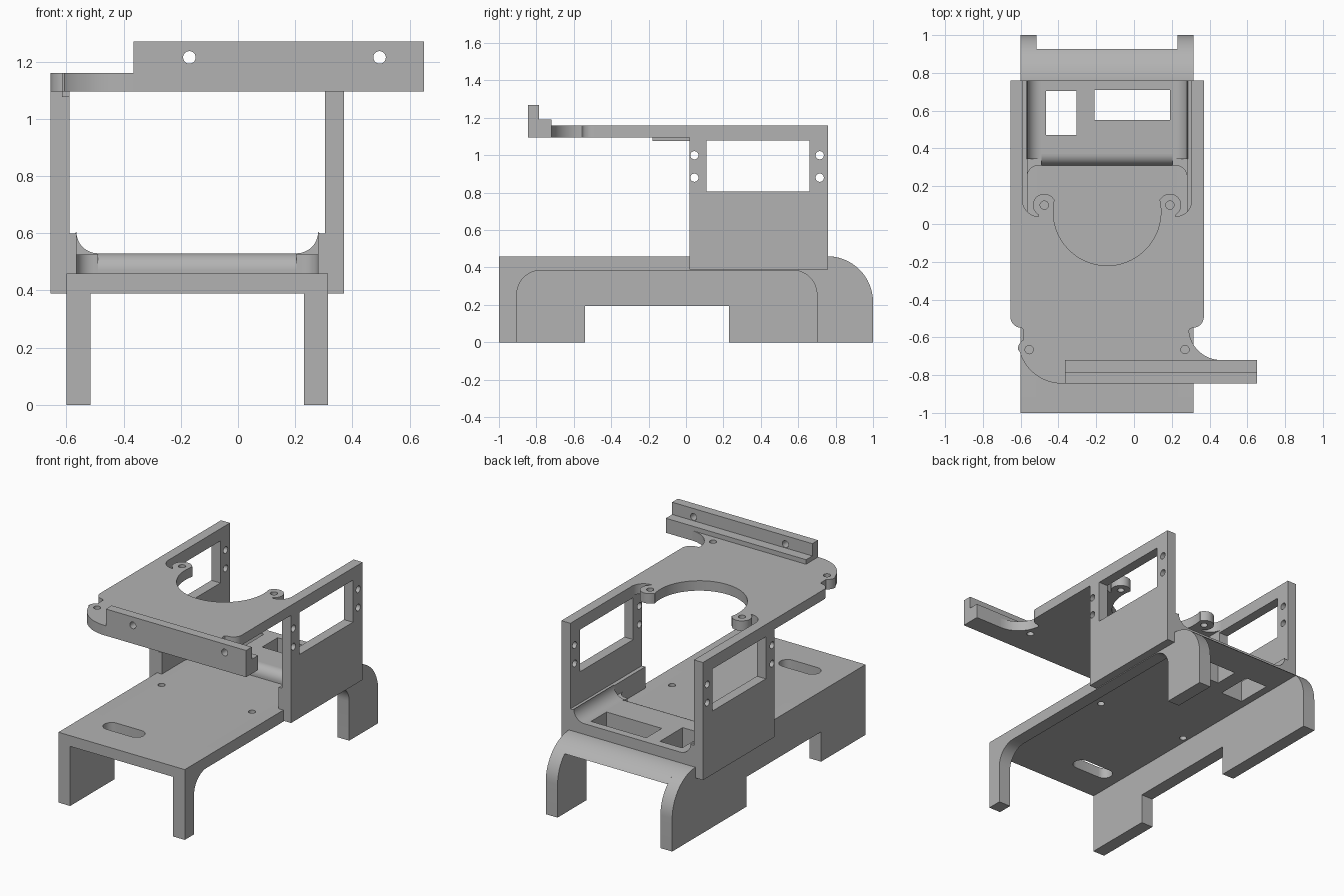
import bpy, bmesh, math

cube = bpy.data.objects.get("Cube")
if cube:
    bpy.data.objects.remove(cube, do_unlink=True)

GREY = (0.45, 0.45, 0.45, 1)
mat = bpy.data.materials.new("plain grey")
mat.use_nodes = True
mat.diffuse_color = GREY
mat.node_tree.nodes["Principled BSDF"].inputs["Base Color"].default_value = GREY

MID = -0.1425          # centre line of the body
REMAP = {"x": lambda u, v, w: (w, u, v),
         "y": lambda u, v, w: (u, w, v),
         "z": lambda u, v, w: (u, v, w)}


def arc(cx, cy, r, a0, a1, n=12):
    angles = [math.radians(a0 + (a1 - a0) * i / n) for i in range(n + 1)]
    return [(cx + r * math.cos(a), cy + r * math.sin(a)) for a in angles]


def hole(cx, cy, r=0.022):
    return arc(cx, cy, r, 0, 345, 23)


def rect(u0, u1, v0, v1):
    return [(u0, v0), (u1, v0), (u1, v1), (u0, v1)]


def flip(pts):
    return [(2 * MID - u, v) for u, v in reversed(pts)]


def prism(name, axis, lo, hi, outline, *holes):
    """Extrude an outline with holes along an axis, from lo to hi."""
    cu = bpy.data.curves.new(name, "CURVE")
    cu.dimensions, cu.fill_mode, cu.extrude = "2D", "BOTH", (hi - lo) / 2
    for loop in (outline, *holes):
        sp = cu.splines.new("POLY")
        sp.points.add(len(loop) - 1)
        for p, (u, v) in zip(sp.points, loop):
            p.co = (u, v, 0, 1)
        sp.use_cyclic_u = True
    tmp = bpy.data.objects.new(name + "_outline", cu)
    bpy.context.collection.objects.link(tmp)
    bpy.context.view_layer.update()
    deps = bpy.context.evaluated_depsgraph_get()
    me = bpy.data.meshes.new_from_object(tmp.evaluated_get(deps))
    bpy.data.objects.remove(tmp, do_unlink=True)
    bpy.data.curves.remove(cu)
    bm = bmesh.new()
    bm.from_mesh(me)
    for v in bm.verts:
        v.co = REMAP[axis](v.co.x, v.co.y, v.co.z + (lo + hi) / 2)
    bmesh.ops.remove_doubles(bm, verts=bm.verts, dist=1e-5)
    bmesh.ops.recalc_face_normals(bm, faces=bm.faces)
    for f in bm.faces:
        f.smooth = True
        f.material_index = 0
    bm.to_mesh(me)
    bm.free()
    me.set_sharp_from_angle(angle=math.radians(30))
    me.materials.clear()
    me.materials.append(mat)
    me.name = name
    ob = bpy.data.objects.new(name, me)
    bpy.context.collection.objects.link(ob)
    return ob


def mirrored_pair(name, axis, lo, hi, outline, *holes):
    """Right part as given, left part reflected about the centre line."""
    prism("right_" + name, axis, lo, hi, outline, *holes)
    if axis == "x":
        prism("left_" + name, axis, 2 * MID - hi, 2 * MID - lo, outline, *holes)
    else:
        prism("left_" + name, axis, lo, hi, flip(outline))


# Base: two side frames with rounded rear shoulders
shoulder = arc(0.755, 0.215, 0.245, 0, 90, 16)
prism("right_base_side", "x", -0.6, -0.515,
      [(-1, 0), (-0.54, 0), (-0.54, 0.195), (0.23, 0.195), (0.23, 0), (1, 0)]
      + shoulder + [(-1, 0.46)])
arch = (arc(-0.775, 0.255, 0.13, 180, 90) + arc(0.57, 0.255, 0.13, 90, 0))
prism("left_base_side", "x", 0.23, 0.315,
      [(-1, 0), (-0.905, 0)] + arch + [(0.7, 0), (1, 0)] + shoulder + [(-1, 0.46)])

# Base deck with slot, screw holes and two rear openings
openings = [rect(-0.465, -0.305, 0.47, 0.705), rect(-0.21, 0.19, 0.55, 0.71)]
slot = arc(-0.21, -0.75, 0.052, -90, 90) + arc(-0.39, -0.75, 0.052, 90, 270)
prism("base_deck", "z", 0.39, 0.46, rect(-0.515, 0.23, -1, 0.755), slot,
      hole(-0.48, -0.105), hole(0.175, -0.105), *openings)
prism("deck_rear_curve", "x", -0.515, 0.23,
      [(0.755, 0.39)] + arc(0.755, 0.215, 0.245, 45.6, 90))

# Cradle floor with rounded front edge and coved sides
prism("cradle_floor", "z", 0.455, 0.53, rect(-0.49, 0.205, 0.37, 0.76), *openings)
prism("floor_front_edge", "x", -0.49, 0.205,
      [(0.37, 0.455), (0.31, 0.455)] + arc(0.37, 0.47, 0.06, 180, 90))
mirrored_pair("floor_cove", "y", 0.345, 0.76,
              [(-0.49, 0.455), (-0.49, 0.53)] + arc(-0.49, 0.605, 0.075, 270, 180)
              + [(-0.57, 0.6), (-0.57, 0.455)])
mirrored_pair("floor_corner", "z", 0.455, 0.525,
              arc(-0.505, 0.25, 0.06, 180, 90) + [(-0.49, 0.31), (-0.49, 0.345),
                                                 (-0.57, 0.345), (-0.57, 0.25)])

# Cradle walls with window and screw holes, plus inner ledges
mirrored_pair("cradle_wall", "x", -0.655, -0.59, rect(0.02, 0.76, 0.39, 1.16),
              rect(0.11, 0.66, 0.805, 1.08),
              *[hole(y, z) for y in (0.045, 0.715) for z in (0.88, 1.0)])
mirrored_pair("wall_ledge", "x", -0.59, -0.565, rect(0.02, 0.76, 0.45, 0.6))

# Top plate: lugs around the round recess, then shaped front corners
lug = ([(-0.59, 0.02), (-0.59, 0.125)] + arc(-0.505, 0.125, 0.085, 180, 270)[1:]
       + arc(-0.475, 0.1, 0.06, 240, 30, 16))
recess = arc(MID, 0.065, 0.285, 167, 373, 40)
right_front = (arc(0.31, -0.49, 0.06, 0, -90) + [(0.295, -0.555)]
               + arc(0.46, -0.55, 0.17, 185, 270))
left_front = ([(-0.365, -0.72), (-0.365, -0.845)] + arc(-0.38, -0.61, 0.235, 270, 195)
              + arc(-0.555, -0.665, 0.06, 180, 120, 6) + [(-0.585, -0.56)]
              + arc(-0.595, -0.49, 0.06, 270, 180))
prism("top_plate", "z", 1.095, 1.16,
      lug + recess + flip(lug) + [(0.37, 0.02)] + right_front + left_front
      + [(-0.655, 0.02)],
      hole(-0.475, 0.1), hole(0.19, 0.1), hole(-0.555, -0.665), hole(0.27, -0.665))
prism("plate_rib", "x", -0.615, -0.59, rect(-0.18, 0.02, 1.077, 1.1))

# Front mounting bar and its step
prism("front_bar", "y", -0.845, -0.785, rect(-0.365, 0.65, 1.095, 1.27),
      hole(-0.17, 1.215), hole(0.495, 1.215))
prism("bar_step", "y", -0.785, -0.72, rect(-0.365, 0.65, 1.095, 1.19))
